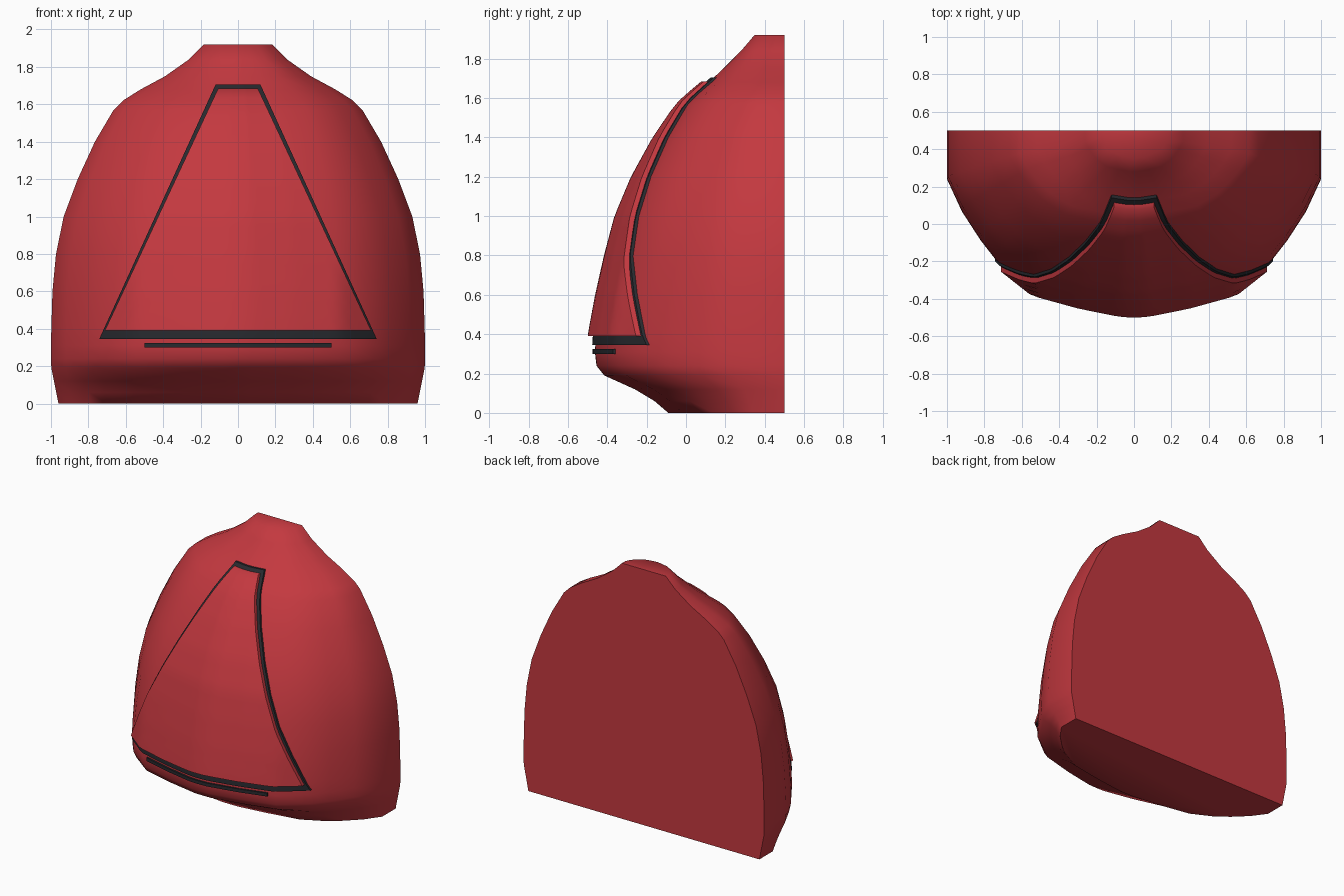
import bpy
import bmesh
import math

cube = bpy.data.objects.get("Cube")
if cube:
    bpy.data.objects.remove(cube, do_unlink=True)

BACK = 0.5
# Heights with half width and front position of the shell
LEVELS = [
    (0.0, 0.96, -0.09), (0.06, 0.972, -0.16), (0.12, 0.984, -0.26),
    (0.19, 0.998, -0.415), (0.24, 1.0, -0.455), (0.31, 1.0, -0.463),
    (0.4, 0.998, -0.457), (0.6, 0.992, -0.42), (0.8, 0.973, -0.375),
    (1.0, 0.932, -0.322), (1.2, 0.857, -0.238), (1.4, 0.765, -0.128),
    (1.57, 0.665, -0.012), (1.62, 0.615, 0.042), (1.68, 0.52, 0.115),
    (1.75, 0.39, 0.19), (1.84, 0.262, 0.28), (1.92, 0.182, 0.348),
]
# Half of the plan outline: share of half width, share of depth
PLAN = [(0.0, 1.0), (0.07, 0.998), (0.3, 0.95), (0.55, 0.878),
        (0.73, 0.73), (0.82, 0.61), (0.92, 0.45), (1.0, 0.27)]


def lerp(table, t, col):
    for a, b in zip(table, table[1:]):
        if t <= b[0]:
            k = (t - a[0]) / (b[0] - a[0])
            return a[col] + (b[col] - a[col]) * k
    return table[-1][col]


def surface_y(x, z):
    """Front surface of the shell at a given x and height."""
    width, front = lerp(LEVELS, z, 1), lerp(LEVELS, z, 2)
    return BACK - (BACK - front) * lerp(PLAN, abs(x) / width, 1)


def material(name, colour):
    mat = bpy.data.materials.new(name)
    mat.use_nodes = True
    mat.diffuse_color = colour
    mat.node_tree.nodes["Principled BSDF"].inputs["Base Color"].default_value = colour
    return mat


def finish(bm, name, mat, angle):
    bmesh.ops.recalc_face_normals(bm, faces=bm.faces)
    mesh = bpy.data.meshes.new(name)
    bm.to_mesh(mesh)
    bm.free()
    mesh.materials.append(mat)
    obj = bpy.data.objects.new(name, mesh)
    bpy.context.collection.objects.link(obj)
    bpy.ops.object.select_all(action="DESELECT")
    obj.select_set(True)
    bpy.context.view_layer.objects.active = obj
    bpy.ops.object.shade_smooth_by_angle(angle=math.radians(angle))
    return obj


def fitted_plate(name, mat, low, high, outer, thickness, rows, cols=28):
    """Trapezoid plate following the shell; low and high are (height, half width)."""
    bm = bmesh.new()
    grid = []
    for r in range(rows + 1):
        t = r / rows
        z = low[0] + (high[0] - low[0]) * t
        half = low[1] + (high[1] - low[1]) * t
        row = []
        for c in range(cols + 1):
            x = half * (2 * c / cols - 1)
            row.append(bm.verts.new((x, surface_y(x, z) - outer, z)))
        grid.append(row)
    for a, b in zip(grid, grid[1:]):
        for c in range(cols):
            bm.faces.new((a[c], a[c + 1], b[c + 1], b[c]))
    front = bm.faces[:]
    copy = bmesh.ops.extrude_face_region(bm, geom=front, use_keep_orig=True)
    moved = [g for g in copy["geom"] if isinstance(g, bmesh.types.BMVert)]
    bmesh.ops.translate(bm, verts=moved, vec=(0, thickness, 0))
    return finish(bm, name, mat, 40)


red = material("red", (0.55, 0.04, 0.05, 1))
dark = material("dark grey", (0.02, 0.022, 0.027, 1))

# Shell: lofted half dome with a flat back, top and bottom
bm = bmesh.new()
outline = [(1, 0)] + PLAN[::-1] + [(-u, v) for u, v in PLAN[1:]] + [(-1, 0)]
rings = [[bm.verts.new((u * w, BACK - v * (BACK - f), z)) for u, v in outline]
         for z, w, f in LEVELS]
n = len(outline)
for a, b in zip(rings, rings[1:]):
    for i in range(n):
        j = (i + 1) % n
        bm.faces.new((a[i], a[j], b[j], b[i]))
bm.faces.new(rings[0])
bm.faces.new(rings[-1])
finish(bm, "shell", red, 50)

# Dark backing plate, raised red panel and the thin bar below
fitted_plate("panel_backing", dark, (0.345, 0.742), (1.705, 0.12), 0.016, 0.04, 26)
fitted_plate("front_panel", red, (0.39, 0.712), (1.685, 0.106), 0.042, 0.028, 26)
fitted_plate("lower_bar", dark, (0.3, 0.5), (0.325, 0.5), 0.013, 0.04, 1)
